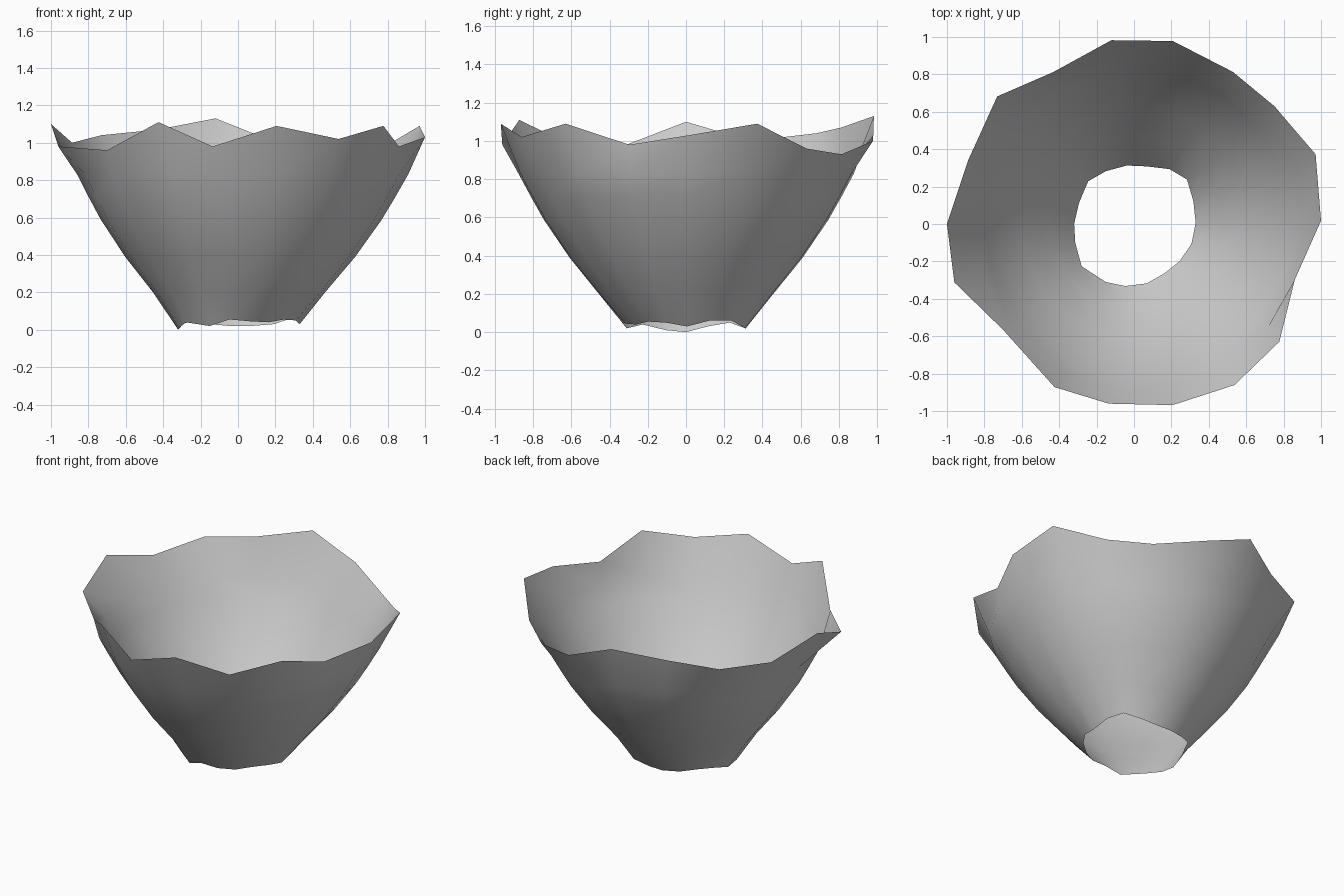
import bpy, bmesh, math

default = bpy.data.objects.get("Cube")
if default:
    bpy.data.objects.remove(default)

# Ragged rim: radius, height and small angle offset (degrees) per segment
rim_radius = [1.0, 1.04, .98, .97, 1.0, .99, .92, 1.0, .95,
              1.0, 1.01, .9, .97, .97, .99, 1.015, 1.0, .91]
rim_height = [1.03, 1.09, .96, .93, 1.0, 1.13, 1.07, 1.04, 1.0,
              1.1, .98, .96, 1.11, .98, 1.09, 1.02, 1.09, .98]
angle_shift = [1, 1, 0, -3, -2, -3, -2, -3, -1, 0, -2, -1, 4, 2, 2, 2, 1, 1]
# Uneven edge of the bottom hole
base_radius = [.33, .34, .37, .35, .315, .315, .32, .335, .315,
               .32, .33, .36, .345, .335, .325, .31, .315, .325]
base_height = [.03, .06, .06, .03, .02, .02, .03, .05, .03,
               0, .01, .04, .02, .055, .045, .04, .055, .05]
segments = len(rim_radius)
# Round body between hole and rim: height, radius
body = [(.2, .46), (.39, .615), (.59, .752), (.71, .82), (.83, .885)]


def make_ring(bm, radii, heights, shift_x=0):
    """One ring of vertices around the bowl."""
    ring = []
    for i in range(segments):
        angle = math.radians(i * 360 / segments + angle_shift[i])
        x = radii[i] * math.cos(angle) + shift_x
        ring.append(bm.verts.new((x, radii[i] * math.sin(angle), heights[i])))
    return ring


# Open single-sheet wall, made ring by ring from the hole up to the rim
bm = bmesh.new()
rings = [make_ring(bm, base_radius, base_height)]
for height, radius in body:
    rings.append(make_ring(bm, [radius] * segments, [height] * segments, .03 * height))
rings.append(make_ring(bm, rim_radius, rim_height))
for low, high in zip(rings, rings[1:]):
    for i in range(segments):
        j = (i + 1) % segments
        bm.faces.new((low[i], low[j], high[j], high[i]))
for face in bm.faces:
    face.smooth = True
mesh = bpy.data.meshes.new("ragged_bowl")
bm.to_mesh(mesh)
bm.free()
bowl = bpy.data.objects.new("ragged_bowl", mesh)
bpy.context.collection.objects.link(bowl)

# Plain grey surface
grey = bpy.data.materials.new("light_grey")
grey.use_nodes = True
colour = (.6, .6, .6, 1)
grey.diffuse_color = colour
grey.node_tree.nodes["Principled BSDF"].inputs["Base Color"].default_value = colour
mesh.materials.append(grey)
